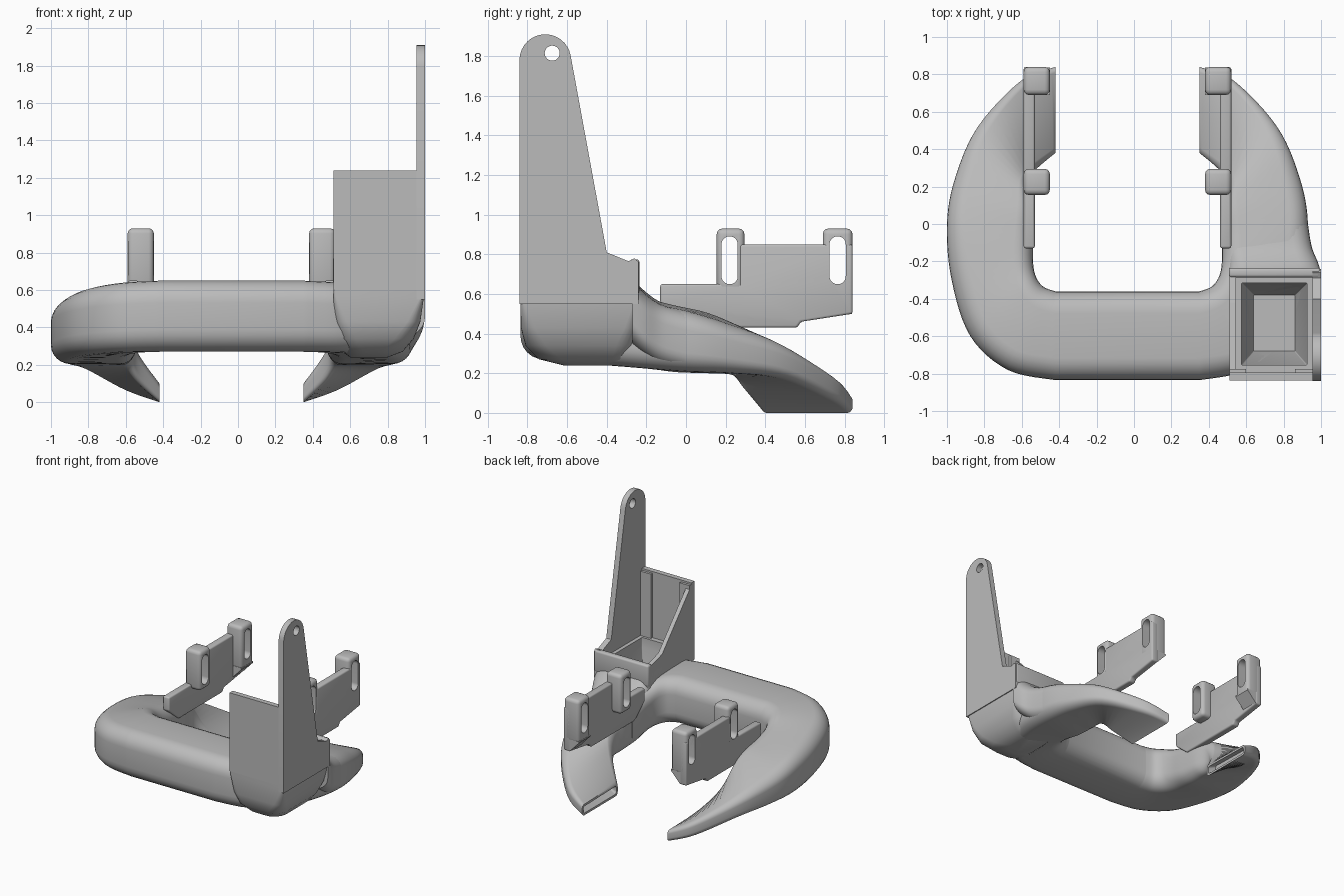
import bpy, bmesh, math
from mathutils import Vector

cube = bpy.data.objects.get("Cube")
if cube:
    bpy.data.objects.remove(cube, do_unlink=True)

grey = bpy.data.materials.new("plain grey")
grey.use_nodes = True
grey.diffuse_color = (0.5, 0.5, 0.5, 1)
grey.node_tree.nodes["Principled BSDF"].inputs["Base Color"].default_value = (0.5, 0.5, 0.5, 1)

MID = -0.035  # symmetry plane of the duct


def finish(name, bm):
    bmesh.ops.recalc_face_normals(bm, faces=bm.faces)
    mesh = bpy.data.meshes.new(name)
    bm.to_mesh(mesh)
    bm.free()
    obj = bpy.data.objects.new(name, mesh)
    bpy.context.collection.objects.link(obj)
    mesh.materials.append(grey)
    return obj


def activate(obj):
    bpy.ops.object.select_all(action='DESELECT')
    obj.select_set(True)
    bpy.context.view_layer.objects.active = obj


def smooth(obj, degrees=35):
    activate(obj)
    bpy.ops.object.shade_smooth_by_angle(angle=math.radians(degrees))


def apply_modifier(obj, mod):
    activate(obj)
    bpy.ops.object.modifier_apply(modifier=mod.name)


def bevel(obj, width):
    mod = obj.modifiers.new("soft_edges", 'BEVEL')
    mod.width, mod.segments = width, 3
    mod.limit_method, mod.angle_limit = 'ANGLE', math.radians(40)
    apply_modifier(obj, mod)


def cut(obj, cutter):
    mod = obj.modifiers.new("cut", 'BOOLEAN')
    mod.operation, mod.solver, mod.object = 'DIFFERENCE', 'EXACT', cutter
    apply_modifier(obj, mod)


def discard(obj):
    bpy.data.objects.remove(obj, do_unlink=True)


def prism(name, outline, x0, x1):
    """Extrude a (y, z) outline from x0 to x1."""
    bm = bmesh.new()
    face = bm.faces.new([bm.verts.new((x0, y, z)) for y, z in outline])
    side = bmesh.ops.extrude_face_region(bm, geom=[face])
    verts = [v for v in side["geom"] if isinstance(v, bmesh.types.BMVert)]
    bmesh.ops.translate(bm, vec=(x1 - x0, 0, 0), verts=verts)
    return finish(name, bm)


def box(name, x, y, z):
    return prism(name, [(y[0], z[0]), (y[1], z[0]), (y[1], z[1]), (y[0], z[1])], *x)


def arc(cy, cz, r, start, end, steps=16):
    angles = [math.radians(start + (end - start) * i / steps) for i in range(steps + 1)]
    return [(cy + r * math.cos(a), cz + r * math.sin(a)) for a in angles]


def ring(corners, rounding, steps=6):
    """Rounded quad through four corners, mapped bilinearly."""
    a, b, c, d = [Vector(p) for p in corners]
    ls = ((d - a).length + (c - b).length) / 2
    lt = ((b - a).length + (c - d).length) / 2
    r = rounding * min(ls, lt)
    rs, rt = r / ls, r / lt
    points = []
    for k, (s, t) in enumerate([(1 - rs, 1 - rt), (rs, 1 - rt), (rs, rt), (1 - rs, rt)]):
        for i in range(steps + 1):
            ang = math.pi / 2 * (k + i / steps)
            u, v = s + rs * math.cos(ang), t + rt * math.sin(ang)
            points.append(a.lerp(b, v).lerp(d.lerp(c, v), u))
    return points


def loft(name, rings):
    bm = bmesh.new()
    rows = [[bm.verts.new(p) for p in row] for row in rings]
    n = len(rows[0])
    for lower, upper in zip(rows, rows[1:]):
        for i in range(n):
            j = (i + 1) % n
            bm.faces.new((lower[i], lower[j], upper[j], upper[i]))
    bm.faces.new(rows[0])
    bm.faces.new(rows[-1])
    return finish(name, bm)


def spline(rows, steps=6):
    """Catmull-Rom interpolation of number rows."""
    result = []
    for i in range(len(rows) - 1):
        p = [rows[max(0, min(len(rows) - 1, i + k))] for k in (-1, 0, 1, 2)]
        for s in range(steps):
            t = s / steps
            result.append([b + t / 2 * (c - a + t * (2 * a - 5 * b + 4 * c - d + t * (3 * (b - c) + d - a)))
                           for a, b, c, d in zip(*p)])
    return result + [list(rows[-1])]


def arm_ring(row, rounding=0.31):
    ou, oy, ob, ot, iu, iy, ib, it = row
    return ring([(-ou, oy, ob), (-ou, oy, ot), (-iu, iy, it), (-iu, iy, ib)], rounding)


# U-shaped duct: outer edge (u, y, bottom, top), then inner edge
half = [
    (0.385, -0.835, .27, .65, 0.385, -0.36, .27, .65),
    (0.64, -0.78, .265, .635, 0.45, -0.335, .265, .645),
    (0.84, -0.60, .25, .60, 0.49, -0.28, .25, .63),
    (0.94, -0.30, .23, .56, 0.505, -0.20, .23, .59),
    (0.965, 0.0, .21, .51, 0.505, -0.07, .205, .55),
    (0.92, 0.25, .20, .43, 0.51, 0.08, .20, .52),
    (0.80, 0.52, .17, .33, 0.53, 0.20, .19, .45),
    (0.57, 0.765, .06, .18, 0.50, 0.28, .11, .28),
    (0.385, 0.84, .0, .09, 0.385, 0.38, .0, .10),
]
arm = [arm_ring(row) for row in spline(half)]
# Hollow outlet slot at the tip
for wall, depth in ((0.018, 0), (0.024, 0.07)):
    arm.append(arm_ring((0.385 + depth, 0.84 - wall, wall + depth / 2, .09 - wall + depth / 2,
                         0.385 + depth, 0.38 + wall, wall + depth / 2, .10 - wall + depth / 2)))
left_half = [[Vector((MID + p.x, p.y, p.z)) for p in row] for row in arm]
right_half = [[Vector((MID - p.x, p.y, p.z)) for p in row] for row in arm]
duct = loft("curved_duct", left_half[::-1] + right_half)


# Inlet hopper that flares down into the duct corner
def level(x0, x1, y0, y1, z, rounding):
    return ring([(x0, y0, z), (x0, y1, z), (x1, y1, z), (x1, y0, z)], rounding)


hopper = loft("inlet_hopper", [
    level(.60, .80, -.62, -.28, .24, .4),
    level(.56, .88, -.74, -.26, .27, .35),
    level(.53, .94, -.81, -.25, .34, .25),
    level(.515, .975, -.833, -.24, .43, .15),
    level(.51, .995, -.835, -.24, .57, .03),
    level(.51, .995, -.835, -.24, .70, .03)])

# Neck easing the hopper into the right arm
neck_rows = spline([(1.0, -.27, .36, .68, .505, .30, .68), (.985, -.21, .31, .60, .50, .25, .62),
                    (.95, -.12, .25, .54, .48, .22, .56), (.927, .02, .21, .50, .47, .21, .53)])
neck = loft("hopper_neck", [ring([(x, y, b), (x, y, t), (u, y, c), (u, y, a)], .3)
                            for x, y, b, t, u, a, c in neck_rows])

# Tapering well inside the hopper
well = loft("well_cutter", [level(.64, .86, -.68, -.38, .34, .02),
                            level(.575, .925, -.755, -.315, .62, .02),
                            level(.575, .925, -.755, -.315, .75, .02)])
for part in (duct, hopper, neck):
    cut(part, well)
    smooth(part)
discard(well)

# Tall mounting plate with a screw hole
plate = prism("tall_mounting_plate",
              arc(-.71, 1.78, .13, 10, 175) + [(-.84, .55), (-.24, .55), (-.24, .76), (-.26, .78),
                                               (-.29, .765), (-.40, .81)], .955, 1.0)
hole = prism("hole_cutter", arc(-.675, 1.815, .038, 0, 345, 23), .9, 1.1)
cut(plate, hole)
discard(hole)
smooth(plate)

# Socket walls around the inlet
box("front_wall", (.51, .96), (-.837, -.795), (.60, 1.24))
for name, x in (("right_wall_rib", (.51, .60)), ("left_wall_rib", (.86, .96))):
    box(name, x, (-.80, -.775), (.68, 1.225))
back_wall = box("back_wall", (.507, .997), (-.285, -.235), (.60, .775))
bevel(back_wall, .015)
smooth(back_wall)
prism("side_gusset", [(-.83, .6), (-.83, 1.23), (-.79, 1.21), (-.42, .80), (-.25, .755), (-.25, .6)], .51, .545)

# Slotted mounting brackets, one on each arm
for side, label in ((-1, "right"), (1, "left")):
    def across(u0, u1):
        return MID + side * u0, MID + side * u1

    rail = prism(label + "_bracket_plate",
                 [(-.13, .54), (.0, .43), (.56, .43), (.58, .46), (.84, .50), (.84, .85),
                  (.27, .85), (.27, .65), (-.13, .65)], *across(.495, .555))
    front_tab = box(label + "_front_tab", across(.415, .555), (.155, .295), (.61, .93))
    rear_tab = box(label + "_rear_tab", across(.415, .555), (.69, .84), (.58, .93))
    # Sloped foot under the rear tab
    foot = box(label + "_rear_foot", across(.415, .50), (.69, .838), (.50, .60))
    for v in foot.data.vertices:
        if v.co.z < .55 and abs(v.co.x - MID) < .45:
            v.co.z = .59
    for part in (rail, front_tab, rear_tab):
        bevel(part, .012 if part is rail else .028)
    for y in (.22, .765):
        slot = prism("slot_cutter", arc(y, .85, .041, 0, 180) + arc(y, .69, .041, 180, 360),
                     *across(.3, .7))
        for part in (rail, front_tab, rear_tab):
            cut(part, slot)
        discard(slot)
    for part in (rail, front_tab, rear_tab):
        smooth(part)
